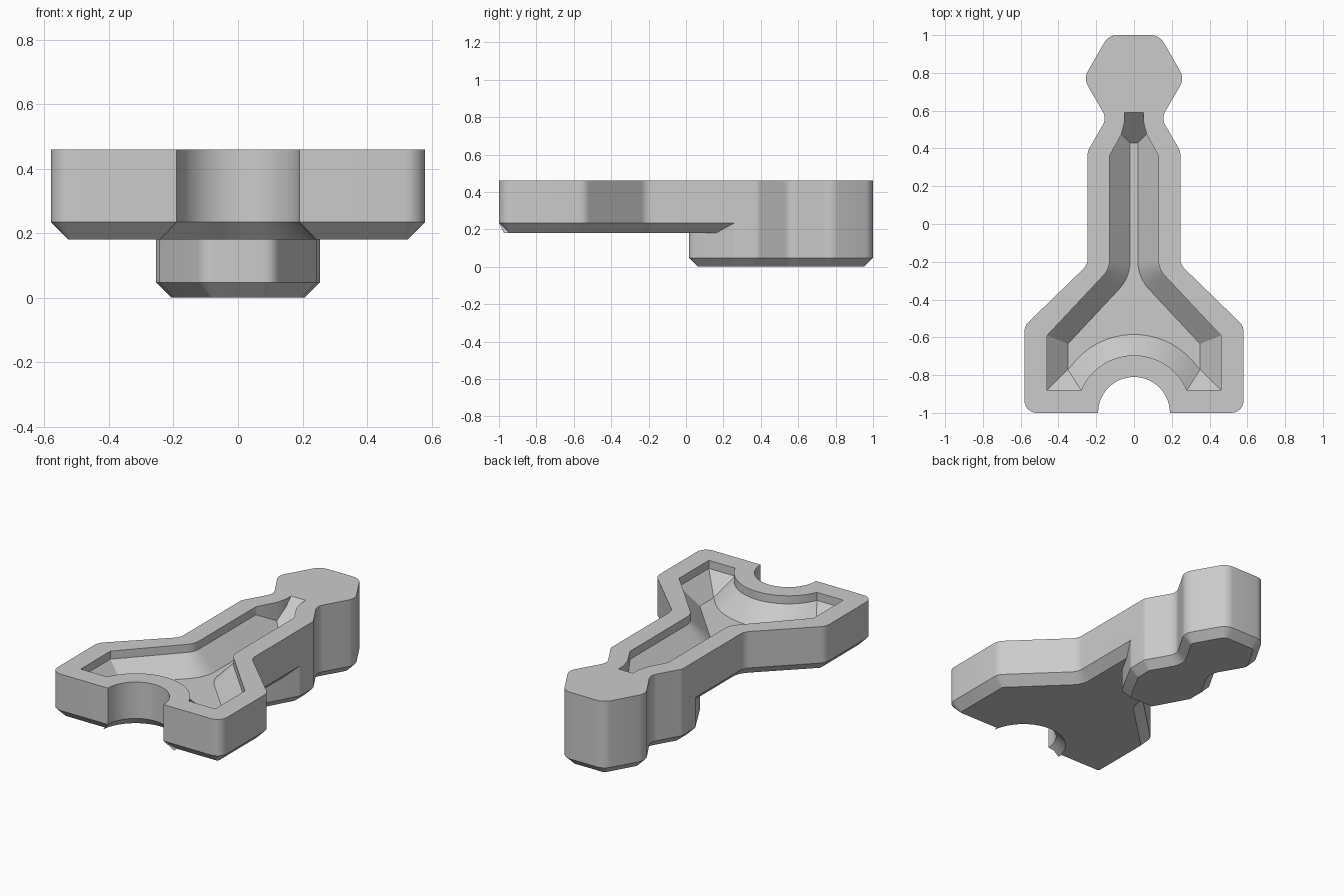
import bpy, bmesh, math
from mathutils import Vector

cube = bpy.data.objects.get("Cube")
if cube:
    bpy.data.objects.remove(cube, do_unlink=True)

grey = bpy.data.materials.new("plain_grey")
grey.use_nodes = True
grey.diffuse_color = (0.6, 0.6, 0.6, 1)
grey.node_tree.nodes["Principled BSDF"].inputs["Base Color"].default_value = grey.diffuse_color

TOP, STEP, PLATE, FLOOR, RIM = 0.46, 0.235, 0.18, 0.30, 0.41


def arc(radius, start, n=14):
    """Half of the front notch, from a start angle up to the centre line."""
    angles = [start + (90 - start) * i / n for i in range(n + 1)]
    return [(radius * math.cos(math.radians(a)), radius * math.sin(math.radians(a)) - 1)
            for a in angles]


def mirrored(half):
    """Close a right-hand half outline across x = 0."""
    return half + [(-p[0],) + tuple(p[1:]) for p in reversed(half) if p[0] > 1e-5]


def inset_rounded(corners, inset, steps=6):
    """Inset a clockwise outline of (x, y, radius) corners, then round it."""
    n = len(corners)
    pts = [Vector(c[:2]) for c in corners]
    sharp, turns = [], []
    for i, p in enumerate(pts):
        a, b = (p - pts[i - 1]).normalized(), (pts[(i + 1) % n] - p).normalized()
        na, nb = Vector((a.y, -a.x)), Vector((b.y, -b.x))
        sharp.append(p + (na + nb) * inset / (1 + na.dot(nb)))
        turns.append(a.cross(b) < 0)
    loop = []
    for i, p in enumerate(sharp):
        r = corners[i][2]
        if not r:
            loop.append(p)
            continue
        r = max(r - inset, 0.01) if turns[i] else r + inset
        u, v = (sharp[i - 1] - p).normalized(), (sharp[(i + 1) % n] - p).normalized()
        half = u.angle(v) / 2
        centre = p + (u + v).normalized() * r / math.sin(half)
        s, e = p + u * r / math.tan(half) - centre, p + v * r / math.tan(half) - centre
        sweep = s.angle(e)
        for k in range(steps + 1):
            t = k / steps
            q = (s * math.sin((1 - t) * sweep) + e * math.sin(t * sweep)) / math.sin(sweep)
            loop.append(centre + q)
    return loop


def loft(name, loops):
    """Solid made from matching closed loops of 3D points."""
    bm = bmesh.new()
    rings = [[bm.verts.new(p) for p in loop] for loop in loops]
    for lo, hi in zip(rings, rings[1:]):
        for i in range(len(lo)):
            bm.faces.new((lo[i - 1], lo[i], hi[i], hi[i - 1]))
    bm.faces.new(rings[0])
    bm.faces.new(rings[-1])
    bmesh.ops.remove_doubles(bm, verts=bm.verts, dist=1e-5)
    bmesh.ops.recalc_face_normals(bm, faces=bm.faces)
    mesh = bpy.data.meshes.new(name)
    bm.to_mesh(mesh)
    bm.free()
    mesh.materials.append(grey)
    obj = bpy.data.objects.new(name, mesh)
    bpy.context.collection.objects.link(obj)
    return obj


def chamfered(name, corners, bottom, chamfer, top):
    """Upright block with a chamfer around its bottom edge."""
    levels = [(bottom, chamfer), (bottom + chamfer, 0), (top, 0)]
    return loft(name, [[(p.x, p.y, z) for p in inset_rounded(corners, d)] for z, d in levels])


def combine(target, other, operation):
    mod = target.modifiers.new(operation, "BOOLEAN")
    mod.object, mod.operation, mod.solver = other, operation, "EXACT"
    bpy.context.view_layer.objects.active = target
    bpy.ops.object.modifier_apply(modifier=mod.name)
    bpy.data.objects.remove(other, do_unlink=True)


# Shared outline of the head and neck
head = [(0.135, 1.0, 0.08), (0.267, 0.77, 0.08), (0.145, 0.56, 0.07), (0.245, 0.385, 0.05)]

# Forked plate with the round notch at the front
plate = head + [(0.245, -0.215, 0.08), (0.58, -0.54, 0.07), (0.58, -1.0, 0.065)]
plate += [(x, y, 0) for x, y in arc(0.19, 0)]
body = chamfered("body", mirrored(plate), PLATE, STEP - PLATE, TOP)

# Deeper block below the head
block = head + [(0.245, 0.26, 0.05), (0.11, 0.015, 0.05)]
foot = chamfered("foot_block", mirrored(block), 0, 0.048, STEP)
combine(body, foot, "UNION")

# Pocket: rim outline and the floor outline it slopes down to
tip = (0.02, 0.43)
rim = [(0.05, 0.59, TOP), (0.05, 0.54, RIM), (0.067, 0.475, FLOOR + 0.046), (0.13, 0.36, RIM)]
floor = [tip, tip, tip, (0.02, 0.36)]
# Fillet where the shaft opens into the arms
for k in range(9):
    a = math.radians(45 * k / 8)
    c, s = 1 - math.cos(a), math.sin(a)
    rim.append((0.13 + 0.11 * c, -0.195 - 0.11 * s, RIM))
    floor.append((0.02 + 0.22 * c, -0.195 - 0.22 * s))
# Arm ends and the wall around the notch
rim += [(0.46, -0.59, RIM), (0.46, -0.88, RIM), (0.28, -0.88, RIM)]
floor += [(0.35, -0.635), (0.35, -0.77), (0.35, -0.77)]
rim += [(x, y, RIM) for x, y in arc(0.305, 23.2)[1:]]
floor += [(x, y) for x, y in arc(0.415, 33.3)[1:]]
rim, floor = mirrored(rim), mirrored(floor)
pocket = loft("pocket_cutter", [[(x, y, FLOOR) for x, y in floor], rim,
                                [(x, y, TOP + 0.1) for x, y, z in rim]])
pocket.hide_render = True
combine(body, pocket, "DIFFERENCE")

# Smooth the rounded corners, keep the creases
bpy.ops.object.select_all(action="DESELECT")
body.select_set(True)
bpy.context.view_layer.objects.active = body
bpy.ops.object.shade_smooth_by_angle(angle=math.radians(25))
